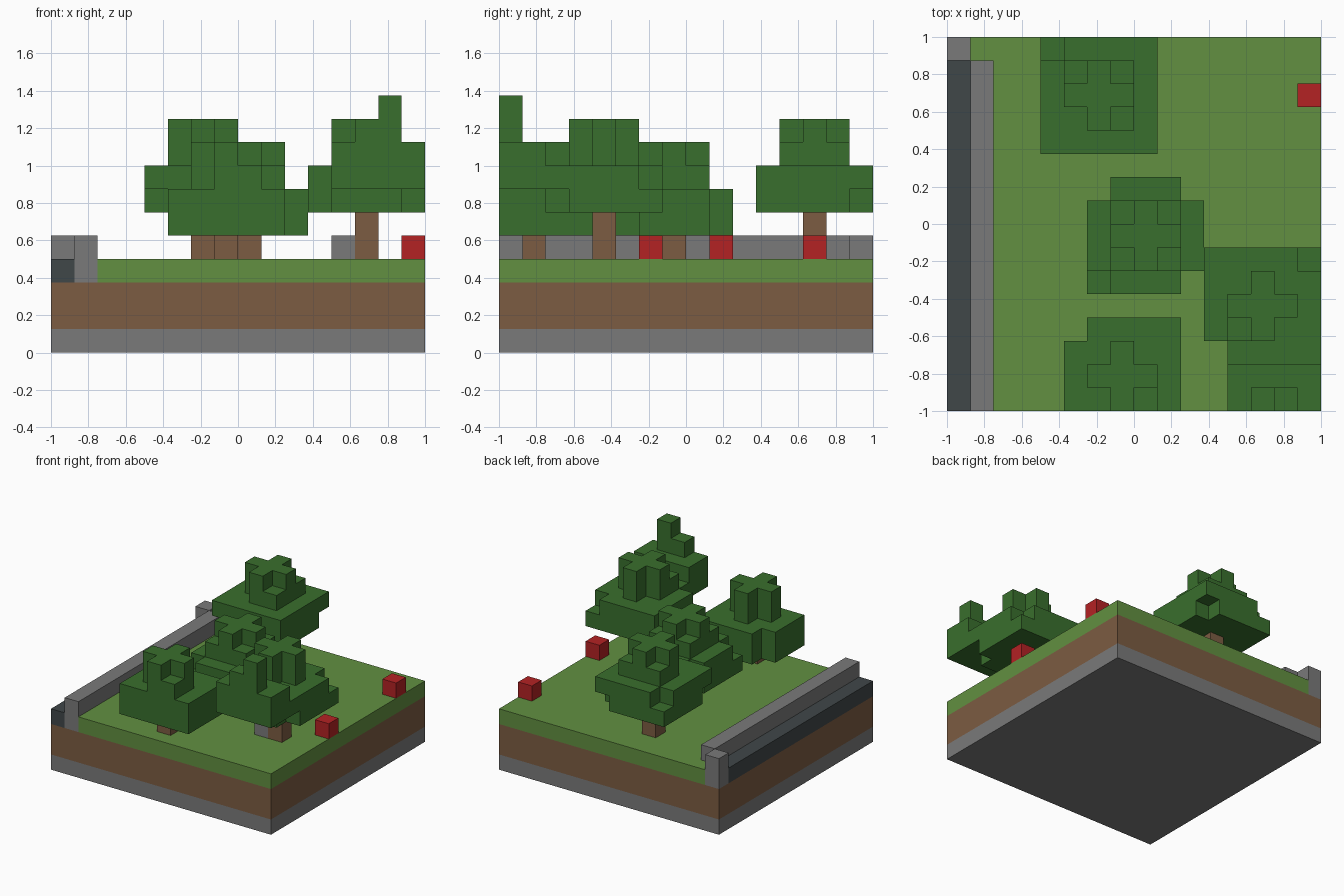
import bpy, bmesh
from mathutils import Vector

if "Cube" in bpy.data.objects:
    bpy.data.objects.remove(bpy.data.objects["Cube"], do_unlink=True)

GRID = 16            # blocks along each side
UNIT = 2 / GRID      # size of one block


def material(name, rgb):
    lin = [((c / 255 + 0.055) / 1.055) ** 2.4 for c in rgb]
    mat = bpy.data.materials.new(name)
    mat.diffuse_color = (*lin, 1)
    mat.use_nodes = True
    bsdf = next(n for n in mat.node_tree.nodes if n.type == 'BSDF_PRINCIPLED')
    bsdf.inputs["Base Color"].default_value = (*lin, 1)
    bsdf.inputs["Roughness"].default_value = 1
    return mat


STONE = material("stone grey", (122, 122, 122))
SOIL = material("soil brown", (124, 92, 66))
GRASS = material("grass green", (98, 144, 65))
LEAF = material("leaf green", (57, 111, 45))
RED = material("flower red", (180, 34, 36))
DARK = material("dark slate", (64, 71, 73))


def voxels(name, cells, mat):
    """Make the outer skin of a set of grid cells."""
    cells = {c for c in cells if 0 <= c[0] < GRID and 0 <= c[1] < GRID}
    bm = bmesh.new()
    for cell in cells:
        for axis in range(3):
            for side in (0, 1):
                near = list(cell)
                near[axis] += 2 * side - 1
                if tuple(near) in cells:
                    continue
                u, v = (axis + 1) % 3, (axis + 2) % 3
                ring = [(0, 0), (1, 0), (1, 1), (0, 1)]
                verts = []
                for a, b in (ring if side else reversed(ring)):
                    p = Vector(cell)
                    p[axis] += side
                    p[u] += a
                    p[v] += b
                    verts.append(bm.verts.new(p * UNIT - Vector((1, 1, 0))))
                bm.faces.new(verts)
    bmesh.ops.remove_doubles(bm, verts=bm.verts, dist=UNIT / 100)
    bmesh.ops.dissolve_limit(bm, angle_limit=0.01, verts=bm.verts, edges=bm.edges)
    mesh = bpy.data.meshes.new(name)
    bm.to_mesh(mesh)
    bm.free()
    mesh.materials.append(mat)
    obj = bpy.data.objects.new(name, mesh)
    bpy.context.collection.objects.link(obj)
    return obj


def box(x, y, z):
    """Cells in the half-open index ranges x, y and z."""
    return {(i, j, k) for i in range(*x) for j in range(*y) for k in range(*z)}


# Ground layers
ALL = (0, GRID)
LAST = GRID - 1
voxels("stone_layer", box(ALL, ALL, (0, 1)), STONE)
voxels("soil_layer", box(ALL, ALL, (1, 3)), SOIL)
trench = box((0, 1), (0, LAST), (3, 4))
wall = box((1, 2), (0, LAST), (3, 5))
post = box((0, 1), (LAST, GRID), (3, 5))
voxels("grass_layer", box(ALL, ALL, (3, 4)) - trench - wall - post, GRASS)

# Edge channel, its wall and end post, and a loose stone
voxels("dark_channel", trench, DARK)
voxels("stone_wall", wall, STONE)
voxels("wall_end_post", post, STONE)
voxels("loose_stone", {(12, 4, 4)}, STONE)

# Red flowers
for n, (x, y) in enumerate([(15, 13), (15, 6), (7, 9)]):
    voxels(f"red_flower_{n + 1}", {(x, y, 4)}, RED)

CORNERS = {"nw": (-1, 1), "ne": (1, 1), "sw": (-1, -1), "se": (1, -1)}


def tree(name, x, y, base, low_gaps, high_gaps, crown):
    """Two wide leaf layers, a small one and a cross, over a trunk."""
    leaves = box((x - 2, x + 3), (y - 2, y + 3), (base, base + 2))
    for level, gaps in enumerate((low_gaps, high_gaps)):
        for key in gaps.split():
            dx, dy = CORNERS[key]
            leaves.discard((x + 2 * dx, y + 2 * dy, base + level))
    for k in (base + 2, base + 3):
        leaves |= box((x - 1, x + 2), (y, y + 1), (k, k + 1))
        leaves |= box((x, x + 1), (y - 1, y + 2), (k, k + 1))
    for key in crown.split():
        dx, dy = CORNERS[key]
        leaves.add((x + dx, y + dy, base + 2))
    trunk = box((x, x + 1), (y, y + 1), (4, base))
    voxels(name + "_leaves", leaves, LEAF)
    if y >= 0:
        voxels(name + "_trunk", trunk, SOIL)


# Trees, the last one cut off by the front edge
tree("back_tree", 6, 13, 6, "ne sw", "nw", "nw ne se")
tree("middle_tree", 8, 7, 5, "nw ne se", "nw ne sw se", "nw ne sw se")
tree("front_tree", 7, 1, 5, "nw", "nw", "se")
tree("side_tree", 13, 4, 6, "sw se", "sw ne", "sw")
tree("corner_tree", 14, -1, 7, "", "", "nw")
